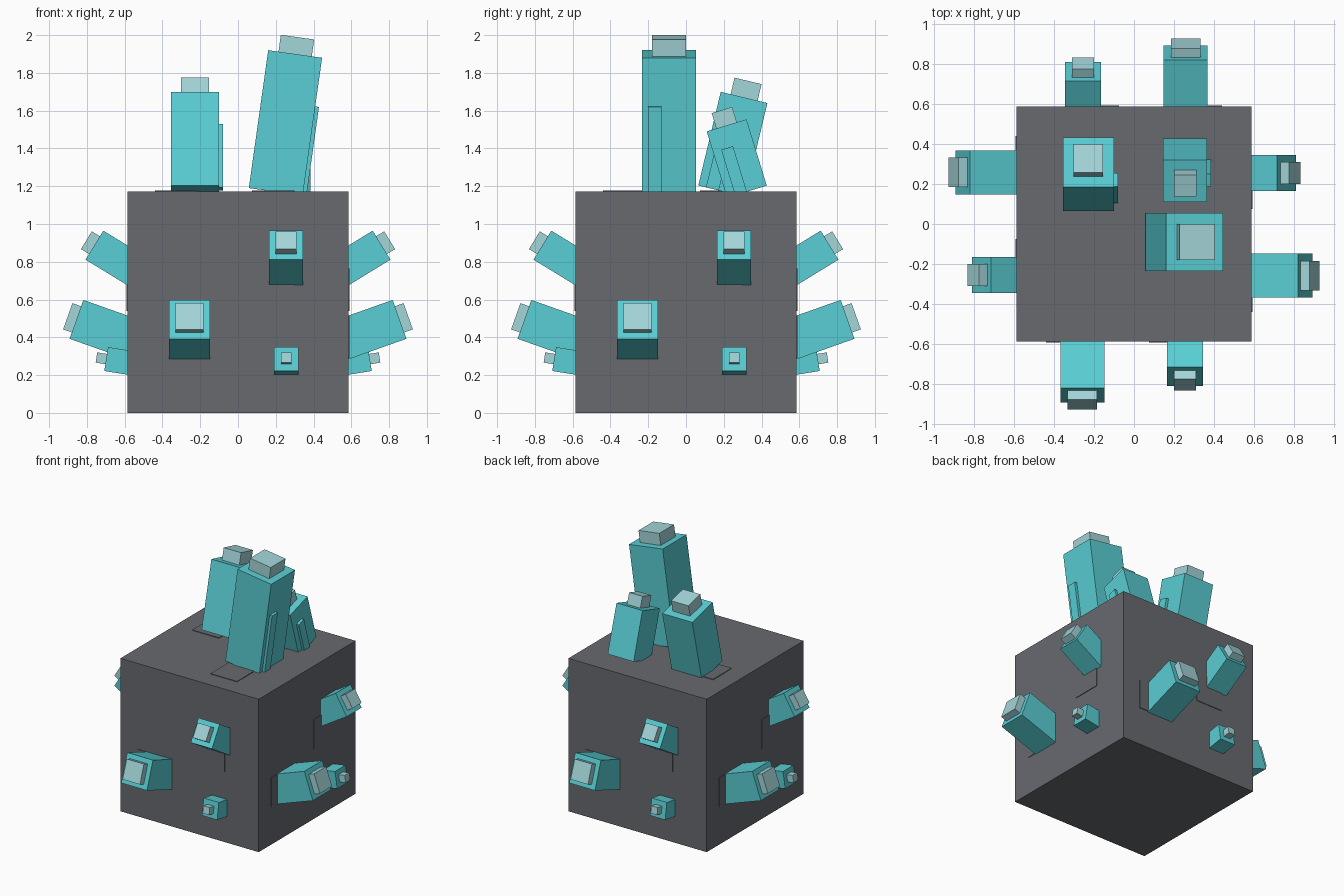
import bpy
from math import radians
from mathutils import Matrix, Vector

if "Cube" in bpy.data.objects:
    bpy.data.objects.remove(bpy.data.objects["Cube"])


def material(name, rgb):
    m = bpy.data.materials.new(name)
    m.diffuse_color = (*rgb, 1)
    m.use_nodes = True
    m.node_tree.nodes["Principled BSDF"].inputs["Base Color"].default_value = m.diffuse_color
    return m


STONE = material("grey_stone", (0.138, 0.144, 0.159))
TEAL = material("teal_crystal", (0.100, 0.620, 0.660))
PALE = material("pale_crystal_tip", (0.370, 0.670, 0.700))


def box(name, lo, hi, mat, matrix=Matrix()):
    """Box between two corners, placed by a matrix."""
    bpy.ops.mesh.primitive_cube_add(size=1)
    ob = bpy.context.object
    ob.name = name
    lo, hi = Vector(lo), Vector(hi)
    fit = Matrix.Translation((lo + hi) / 2) @ Matrix.Diagonal((*(hi - lo), 1))
    ob.data.transform(matrix @ fit)
    ob.data.materials.append(mat)
    return ob


def crystal(name, end, rot, width, length, tip_w, tip_h, world=Matrix(), ridge=None):
    """Square shaft whose end centre sits at `end`, with a pale cap."""
    m = world @ Matrix.Translation(end) @ rot
    w, t = width / 2, tip_w / 2
    box(name, (-w, -w, -length), (w, w, 0), TEAL, m)
    box(name + "_tip", (-t, -t, -0.01), (t, t, tip_h), PALE, m)
    if ridge:  # thin raised strip on the right side: start, end, top
        y0, y1, top = ridge
        box(name + "_ridge", (w - 0.01, y0, -length), (w + 0.02, y1, top), TEAL, m)


# Stone block
H = 0.586
TOP = 2 * H
box("stone_block", (-H, -H, 0), (H, H, TOP), STONE)

# Crystals and thin slabs repeated on the four sides
side_crystals = [
    ("large", (-0.257, -0.855, 0.495), 19.5, 0.218, 0.40, 0.147, 0.049),
    ("medium", (0.254, -0.760, 0.888), 31.5, 0.180, 0.33, 0.110, 0.050),
    ("small", (0.255, -0.698, 0.285), 9.0, 0.128, 0.18, 0.055, 0.052),
]
for i, side in enumerate(("front", "right", "back", "left")):
    turn = Matrix.Rotation(radians(90 * i), 4, 'Z')
    for size, end, lift, w, length, tw, th in side_crystals:
        crystal(f"{side}_{size}_crystal", end, Matrix.Rotation(radians(90 - lift), 4, 'X'),
                w, length, tw, th, turn)
    for n, (x, z) in enumerate(((-0.44, 0.29), (0.075, 0.54))):
        box(f"{side}_slab_{n + 1}", (x, -H - 0.005, z), (x + 0.225, -H + 0.01, z + 0.225),
            STONE, turn)

# Thin slabs on the top
for n, (x, y) in enumerate(((0.075, -0.44), (-0.44, 0.075))):
    box(f"top_slab_{n + 1}", (x, y, TOP - 0.01), (x + 0.225, y + 0.225, TOP + 0.005), STONE)

# Three leaning crystals on the top
crystal("top_tall_crystal", (0.3025, -0.09, 1.90), Matrix.Rotation(radians(8), 4, 'Y'),
        0.288, 0.737, 0.178, 0.09, ridge=(-0.11, -0.04, -0.26))
crystal("top_middle_crystal", (-0.2275, 0.3075, 1.67), Matrix.Rotation(radians(-13.5), 4, 'X'),
        0.254, 0.51, 0.147, 0.09, ridge=(-0.085, -0.015, -0.165))
crystal("top_short_crystal", (0.255, 0.215, 1.522), Matrix.Rotation(radians(17), 4, 'X'),
        0.220, 0.367, 0.113, 0.085, ridge=(-0.065, 0.0, -0.115))
